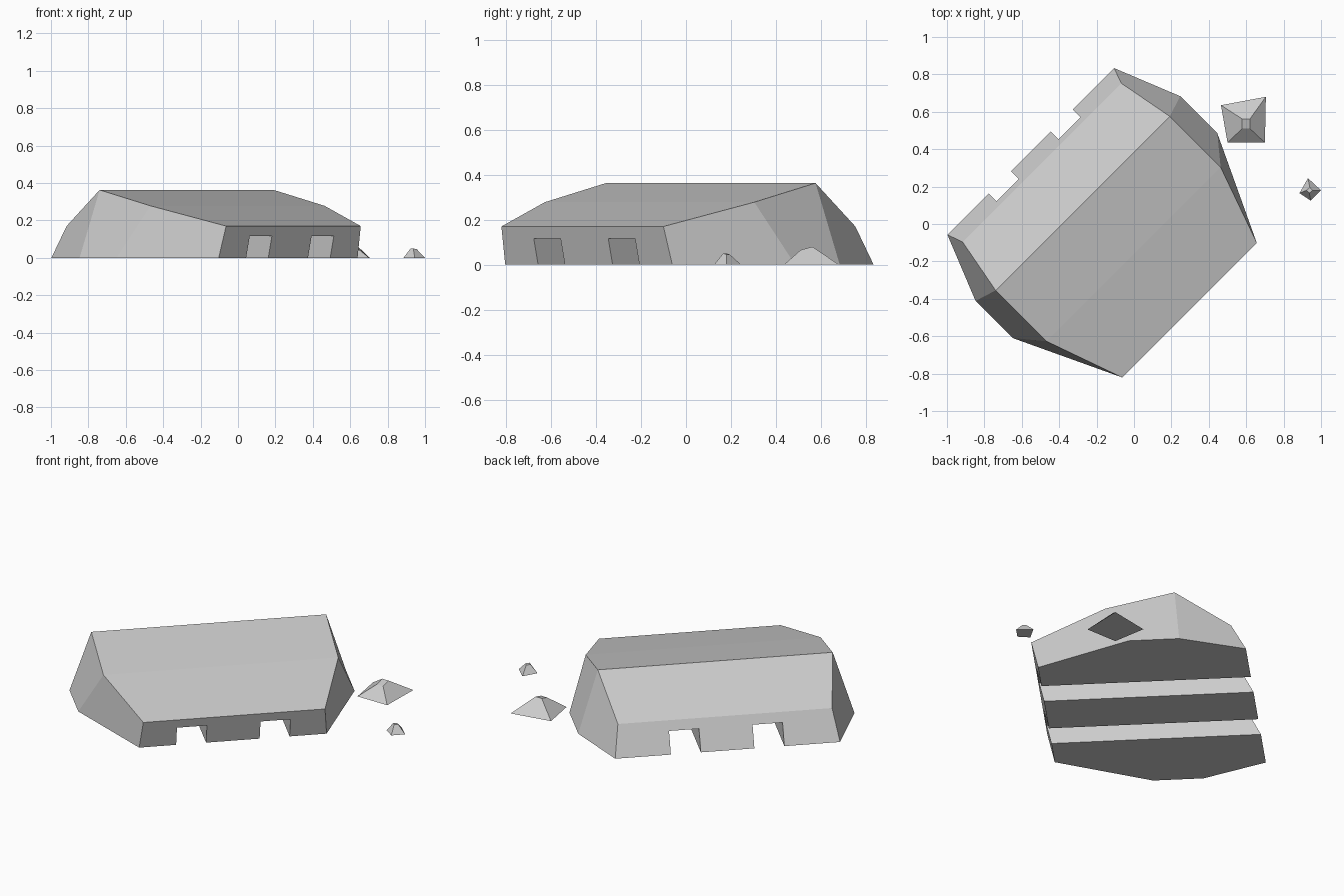
import bpy
import bmesh
from math import radians
from mathutils import Matrix

default_cube = bpy.data.objects.get("Cube")
if default_cube:
    bpy.data.objects.remove(default_cube, do_unlink=True)

# One flat stone grey for everything
STONE = (0.6, 0.6, 0.6, 1.0)
stone = bpy.data.materials.new("stone grey")
stone.use_nodes = True
stone.diffuse_color = STONE
stone.node_tree.nodes["Principled BSDF"].inputs["Base Color"].default_value = STONE


def finish(name, bm):
    """Turn a bmesh into a flat-shaded stone object."""
    bmesh.ops.recalc_face_normals(bm, faces=bm.faces)
    mesh = bpy.data.meshes.new(name)
    bm.to_mesh(mesh)
    bm.free()
    mesh.materials.append(stone)
    obj = bpy.data.objects.new(name, mesh)
    bpy.context.collection.objects.link(obj)
    return obj


def make_boulder():
    """Faceted block: one end is described, the other is its mirror."""
    bm = bmesh.new()
    corners = {
        "back_foot": (0.63, 0.665, 0),
        "back_shoulder": (0.774, 0.308, 0),
        "front_shoulder": (0.774, 0.028, 0),
        "front_foot": (0.525, -0.495, 0),
        "back_eave": (0.60, 0.58, 0.17),
        "ridge": (0.658, 0.272, 0.363),
        "slope": (0.658, -0.113, 0.278),
        "brow": (0.509, -0.535, 0.17),
    }
    ends = [{key: bm.verts.new((side * x, y, z)) for key, (x, y, z) in corners.items()}
            for side in (-1, 1)]
    end_facets = [
        ("back_foot", "back_shoulder", "ridge", "back_eave"),
        ("back_shoulder", "front_shoulder", "slope", "ridge"),
        ("front_shoulder", "front_foot", "brow", "slope"),
    ]
    for end in ends:
        for facet in end_facets:
            bm.faces.new([end[key] for key in facet])
    # Long facets joining both ends, all the way round
    loop = ["back_foot", "back_eave", "ridge", "slope", "brow",
            "front_foot", "front_shoulder", "back_shoulder"]
    left, right = ends
    for a, b in zip(loop, loop[1:] + loop[:1]):
        bm.faces.new((left[a], left[b], right[b], right[a]))
    return finish("boulder", bm)


def cut_tunnels(target, offset, width, height):
    """Two straight channels run through the underside from front to back."""
    bm = bmesh.new()
    for side in (-1, 1):
        place = Matrix.Translation((side * offset, 0, 0))
        size = Matrix.Diagonal((width, 3, 2 * height, 1))
        bmesh.ops.create_cube(bm, size=1, matrix=place @ size)
    cutter = finish("tunnel_cutter", bm)
    cutter.hide_render = True
    cut = target.modifiers.new("tunnels", "BOOLEAN")
    cut.operation = "DIFFERENCE"
    cut.solver = "EXACT"
    cut.object = cutter
    bpy.context.view_layer.objects.active = target
    bpy.ops.object.modifier_apply(modifier=cut.name)
    bpy.data.objects.remove(cutter, do_unlink=True)


def make_pebble(name, base, top):
    """Small four-sided stone with a tiny slanted cap."""
    bm = bmesh.new()
    low = [bm.verts.new((x, y, 0)) for x, y in base]
    high = [bm.verts.new(point) for point in top]
    bm.faces.new(low)
    bm.faces.new(high)
    for i in range(len(low)):
        j = (i + 1) % len(low)
        bm.faces.new((low[i], low[j], high[j], high[i]))
    return finish(name, bm)


boulder = make_boulder()
cut_tunnels(boulder, offset=0.234, width=0.168, height=0.117)
boulder.rotation_euler.z = radians(45)
boulder.location = (-0.082, -0.082, 0)

make_pebble("large_pebble",
            [(0.50, 0.435), (0.70, 0.435), (0.705, 0.68), (0.465, 0.635)],
            [(0.578, 0.51, 0.066), (0.62, 0.51, 0.066),
             (0.62, 0.562, 0.08), (0.578, 0.562, 0.08)])
make_pebble("small_pebble",
            [(0.945, 0.125), (1.0, 0.18), (0.93, 0.245), (0.885, 0.165)],
            [(0.937, 0.165, 0.05), (0.955, 0.18, 0.047),
             (0.94, 0.195, 0.045), (0.922, 0.18, 0.05)])
